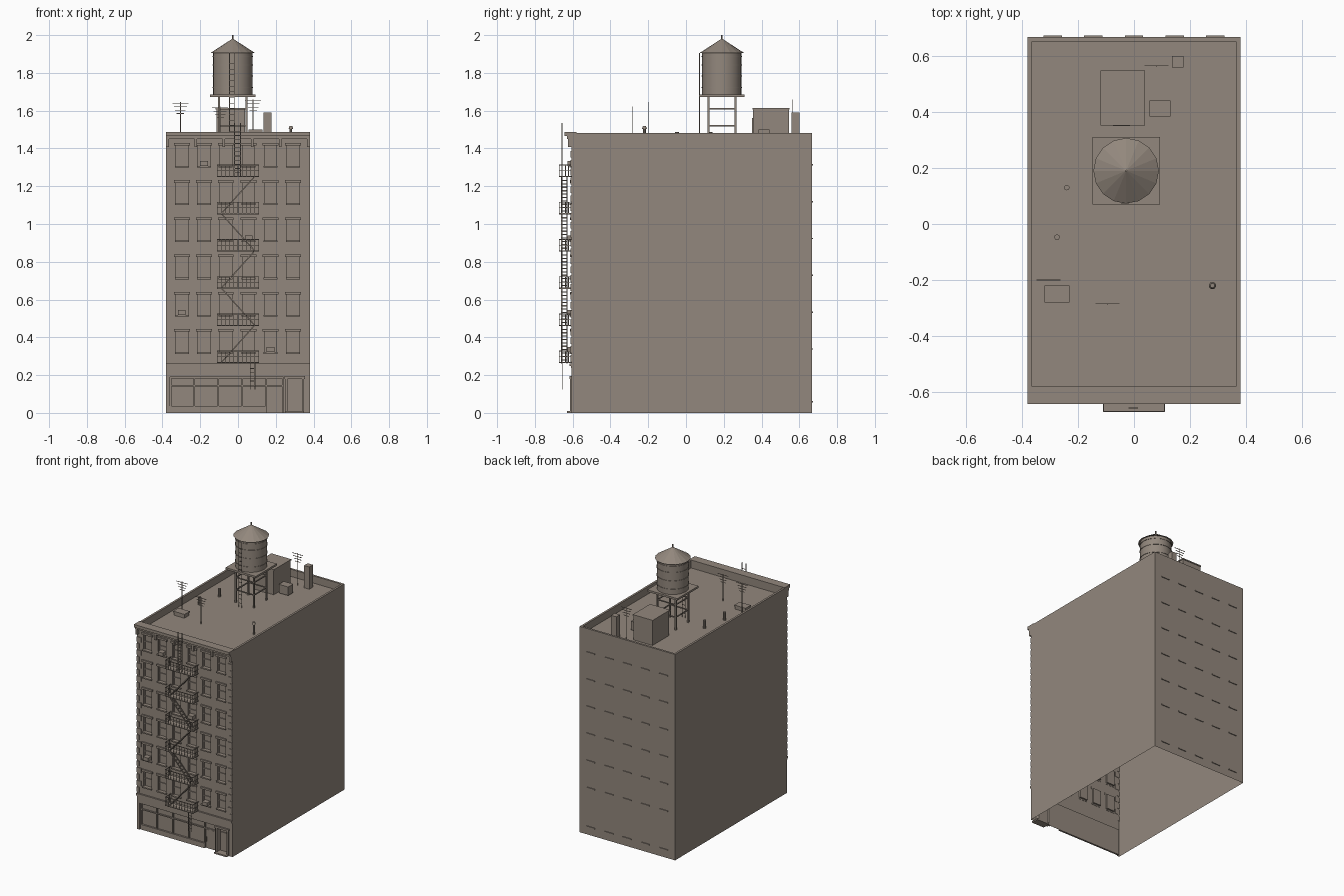
import bpy, bmesh, math
from mathutils import Matrix, Vector

if "Cube" in bpy.data.objects:
    bpy.data.objects.remove(bpy.data.objects["Cube"])

mat = bpy.data.materials.new("warm grey stone")
mat.diffuse_color = (0.29, 0.245, 0.205, 1)
mat.use_nodes = True
mat.node_tree.nodes["Principled BSDF"].inputs["Base Color"].default_value = mat.diffuse_color


def finish(name, bm):
    me = bpy.data.meshes.new(name)
    bm.to_mesh(me)
    bm.free()
    me.materials.append(mat)
    ob = bpy.data.objects.new(name, me)
    bpy.context.collection.objects.link(ob)
    return ob


def part(name, boxes=(), bars=(), rounds=()):
    """boxes: x0,x1,y0,y1,z0,z1   bars: p,q,thickness   rounds: x,y,z0,z1,r0,r1,sides"""
    bm = bmesh.new()
    for x0, x1, y0, y1, z0, z1 in boxes:
        m = Matrix.Translation(((x0 + x1) / 2, (y0 + y1) / 2, (z0 + z1) / 2))
        bmesh.ops.create_cube(bm, size=1, matrix=m @ Matrix.Diagonal((x1 - x0, y1 - y0, z1 - z0, 1)))
    for p, q, t in bars:
        p, q = Vector(p), Vector(q)
        d = q - p
        m = Matrix.Translation((p + q) / 2) @ d.to_track_quat('Z', 'Y').to_matrix().to_4x4()
        bmesh.ops.create_cube(bm, size=1, matrix=m @ Matrix.Diagonal((t, t, d.length, 1)))
    for x, y, z0, z1, r0, r1, n in rounds:
        bmesh.ops.create_cone(bm, cap_ends=True, segments=n, radius1=r0, radius2=r1, depth=z1 - z0,
                              matrix=Matrix.Translation((x, y, (z0 + z1) / 2)))
    return finish(name, bm)


# ---- main dimensions
HW, FY, BY, TOP, DECK = 0.38, -0.605, 0.667, 1.482, 1.43
STEP = 0.197
win_x = [-0.297, -0.18, -0.065, 0.056, 0.172, 0.292]
win_z = [0.322 + STEP * k for k in range(6)]
WW, WH = 0.064, 0.108

# ---- building shell: walls, parapet and roof deck, open underneath
bm = bmesh.new()


def quad(*pts):
    bm.faces.new([bm.verts.new(p) for p in pts])


def ring(x, y0, y1, z):
    return [(-x, y0, z), (x, y0, z), (x, y1, z), (-x, y1, z)]


rings = [ring(HW, FY, BY, 0), ring(HW, FY, BY, TOP), ring(0.365, -0.58, 0.652, TOP), ring(0.365, -0.58, 0.652, DECK)]
for k in range(3):
    a, b = rings[k], rings[k + 1]
    for i in range(4):
        if k or i:                       # the front wall is built below
            j = (i + 1) % 4
            quad(a[i], a[j], b[j], b[i])
quad(*rings[3])

# front wall with recessed windows, shop front and entrance
holes = [(x - WW / 2, x + WW / 2, z, z + WH, 0.014) for x in win_x for z in win_z]
holes += [(-0.36, 0.24, 0, 0.19, 0.02), (0.262, 0.338, 0, 0.18, 0.03)]
xs = sorted({-HW, HW} | {round(v, 4) for h in holes for v in h[:2]})
zs = sorted({0, TOP} | {round(v, 4) for h in holes for v in h[2:4]})


def depth(i, j):
    x, z = (xs[i] + xs[i + 1]) / 2, (zs[j] + zs[j + 1]) / 2
    return FY + sum(h[4] for h in holes if h[0] < x < h[1] and h[2] < z < h[3])


for i in range(len(xs) - 1):
    for j in range(len(zs) - 1):
        x0, x1, z0, z1, y = xs[i], xs[i + 1], zs[j], zs[j + 1], depth(i, j)
        quad((x0, y, z0), (x1, y, z0), (x1, y, z1), (x0, y, z1))
        if i and (w := depth(i - 1, j)) != y:
            quad((x0, w, z0), (x0, y, z0), (x0, y, z1), (x0, w, z1))
        if j and (w := depth(i, j - 1)) != y:
            quad((x0, w, z0), (x1, w, z0), (x1, y, z0), (x0, y, z0))
bmesh.ops.remove_doubles(bm, verts=bm.verts, dist=1e-5)
finish("building_shell", bm)

# ---- window trim
lintels, sills, sashes = [], [], []
for x in win_x:
    for z in win_z:
        lintels.append((x - 0.042, x + 0.042, FY - 0.009, FY + 0.002, z + WH, z + WH + 0.014))
        sills.append((x - 0.037, x + 0.037, FY - 0.012, FY + 0.002, z - 0.009, z))
        yb = FY + 0.014
        sashes.append((x - WW / 2, x + WW / 2, yb - 0.006, yb, z + 0.052, z + 0.058))
        for s in (-1, 1):
            c = x + s * (WW / 2 - 0.003)
            sashes.append((c - 0.003, c + 0.003, yb - 0.006, yb, z, z + WH))
part("window_lintels", lintels)
part("window_sills", sills)
part("window_sashes", sashes)
part("rear_window_sills", [(x - 0.033, x + 0.033, BY - 0.002, BY + 0.006, z, z + 0.007)
                           for x in (-0.29, -0.145, 0, 0.145, 0.29)
                           for z in [0.055] + [0.335 + 0.195 * k for k in range(6)]])

# ---- window air conditioners
part("air_conditioners", [(win_x[c] - 0.02, win_x[c] + 0.02, FY - 0.022, FY + 0.014, win_z[r], win_z[r] + 0.026)
                          for c, r in ((0, 1), (1, 5), (3, 3), (4, 0))])

# ---- corner quoins, alternating long and short
quoins = []
for k in range(24):
    w, z = (0.034 if k % 2 else 0.02), 0.27 + k * 0.047
    for s in (-1, 1):
        a, b = sorted((s * HW, s * (HW - w)))
        quoins.append((a, b, FY - 0.006, FY + 0.002, z, z + 0.036))
part("quoins", quoins)

# ---- roof cornice with brackets
part("cornice", [(-HW, HW, -0.643, -0.58, 1.466, 1.487), (-HW, HW, -0.63, FY, 1.45, 1.466),
                 (-HW, HW, -0.612, FY, 1.44, 1.45)])
part("cornice_brackets", [(x - 0.007, x + 0.007, -0.624, FY, 1.408, 1.45)
                          for x in (-0.373, -0.224, -0.075, 0.075, 0.224, 0.373)])

# ---- shop front
part("shop_cornice", [(-HW, HW, -0.617, FY, 0.248, 0.262), (-HW, HW, -0.61, FY, 0.238, 0.248)])
Y = FY + 0.02
mull = [(x - 0.004, x + 0.004, Y - 0.009, Y, 0, 0.19) for x in (-0.356, -0.232, -0.105, 0.022, 0.15, 0.236)]
mull += [(-0.36, 0.15, Y - 0.013, Y, 0, 0.036), (-0.36, 0.24, Y - 0.008, Y, 0.14, 0.148),
         (-0.36, 0.24, Y - 0.008, Y, 0.183, 0.19)]
part("shop_frames", mull)
part("shop_door", [(0.158, 0.23, Y - 0.006, Y, 0.004, 0.138), (0.163, 0.166, Y - 0.012, Y, 0.05, 0.085)])
part("entrance_surround", [(0.25, 0.262, -0.613, FY, 0, 0.19), (0.338, 0.35, -0.613, FY, 0, 0.19),
                           (0.245, 0.355, -0.617, FY, 0.18, 0.194)])
part("entrance_door", [(0.27, 0.33, FY + 0.023, FY + 0.03, 0.012, 0.145)])
part("entrance_step", [(0.25, 0.35, -0.63, FY + 0.03, 0, 0.01)])

# ---- fire escape: platforms, railings, zigzag stairs and ladders
OY = -0.67
plat, rail, stairs = [], [], []
for k in range(6):
    z = 0.263 + STEP * k
    plat.append((-0.11, 0.11, OY, FY, z, z + 0.006))
    for h, t in ((0.064, 0.004), (0.034, 0.0025)):
        zz = z + h
        rail += [((-0.11, OY, zz), (0.11, OY, zz), t)]
        rail += [((s * 0.109, OY, zz), (s * 0.109, FY, zz), t) for s in (-1, 1)]
    rail += [((-0.109 + 0.0218 * i, OY, z), (-0.109 + 0.0218 * i, OY, z + 0.064), 0.0028) for i in range(11)]
    rail += [((s * 0.109, OY + 0.016 * i, z), (s * 0.109, OY + 0.016 * i, z + 0.064), 0.0028)
             for s in (-1, 1) for i in range(1, 4)]
    if k < 5:
        s = 1 if k % 2 == 0 else -1
        for y in (-0.658, -0.63):
            stairs.append(((-0.092 * s, y, z), (0.085 * s, y, z + STEP), 0.006))
        for i in range(1, 11):
            f = i / 11
            x, zt = s * (-0.092 + 0.177 * f), z + STEP * f
            stairs.append(((x, -0.658, zt), (x, -0.63, zt), 0.006))
part("fire_escape_platforms", plat)
part("fire_escape_railings", bars=rail)
part("fire_escape_stairs", bars=stairs)


def ladder(name, x0, x1, y, z0, z1, gap=0.022, extra=()):
    bars = [((x, y, z0), (x, y, z1), 0.004) for x in (x0, x1)]
    bars += [((x0, y, z0 + gap * i), (x1, y, z0 + gap * i), 0.003) for i in range(1, int((z1 - z0) / gap))]
    part(name, bars=bars + list(extra))


ladder("drop_ladder", 0.065, 0.09, -0.655, 0.125, 0.27)
ladder("roof_ladder", -0.018, 0.013, -0.657, 1.25, 1.535)

# ---- water tank on its stand
TX, TY = -0.028, 0.19
corners = [(TX - 0.072, TY - 0.071), (TX + 0.072, TY - 0.071), (TX + 0.072, TY + 0.071), (TX - 0.072, TY + 0.071)]
legs = [((x, y, DECK), (x, y, 1.672), 0.011) for x, y in corners]
for z in (1.52, 1.61):
    legs += [((*corners[i], z), (*corners[(i + 1) % 4], z), 0.007) for i in range(4)]
part("tank_stand", bars=legs)
part("tank_platform", [(TX - 0.12, TX + 0.12, TY - 0.12, TY + 0.12, 1.672, 1.686)])
tank = part("water_tank", rounds=[(TX, TY, 1.686, 1.91, 0.104, 0.104, 24)])
hoops = part("tank_hoops", rounds=[(TX, TY, z, z + 0.005, 0.107, 0.107, 24) for z in (1.72, 1.78, 1.84, 1.885)])
part("tank_roof", rounds=[(TX, TY, 1.906, 1.98, 0.117, 0.003, 16)])
part("tank_finial", rounds=[(TX, TY, 1.972, 2.0, 0.004, 0.004, 8)])
ladder("tank_ladder", -0.045, -0.02, 0.072, DECK, 1.905, 0.03)

# ---- rooftop boxes
part("stair_bulkhead", [(-0.115, 0.036, 0.355, 0.545, DECK, 1.607), (-0.119, 0.04, 0.351, 0.549, 1.605, 1.613)])
part("bulkhead_door", [(-0.075, -0.015, 0.35, 0.356, DECK, 1.56)])
part("roof_cooling_unit", [(0.056, 0.131, 0.384, 0.441, DECK + 0.008, 1.5)])
part("chimney", [(0.135, 0.177, 0.558, 0.6, DECK, 1.59)])
part("roof_hatch", [(-0.316, -0.234, -0.276, -0.224, DECK, 1.45), (-0.32, -0.23, -0.28, -0.22, 1.45, 1.46)])

# ---- vent pipes
part("vent_pipes", rounds=[(-0.275, -0.047, DECK, 1.488, 0.01, 0.01, 10), (-0.24, 0.13, DECK, 1.488, 0.01, 0.01, 10)])
part("capped_vent", rounds=[(0.28, -0.22, DECK, 1.51, 0.007, 0.007, 10), (0.28, -0.22, 1.503, 1.52, 0.013, 0.008, 10)])

# ---- television aerials
for n, (x, y, top) in enumerate(((-0.305, -0.2, 1.645), (-0.095, -0.285, 1.622), (0.08, 0.565, 1.66)), 1):
    bars = [((x, y, DECK), (x, y, top), 0.004)]
    for i, w in enumerate((0.043, 0.035, 0.028, 0.02)):
        z = top - 0.006 - 0.018 * i
        bars.append(((x - w, y, z), (x + w, y, z), 0.003))
    part(f"aerial_{n}", bars=bars)

# round the tank wall while keeping its rims crisp
for ob in (tank, hoops):
    bpy.ops.object.select_all(action='DESELECT')
    ob.select_set(True)
    bpy.context.view_layer.objects.active = ob
    bpy.ops.object.shade_smooth_by_angle(angle=math.radians(30))
